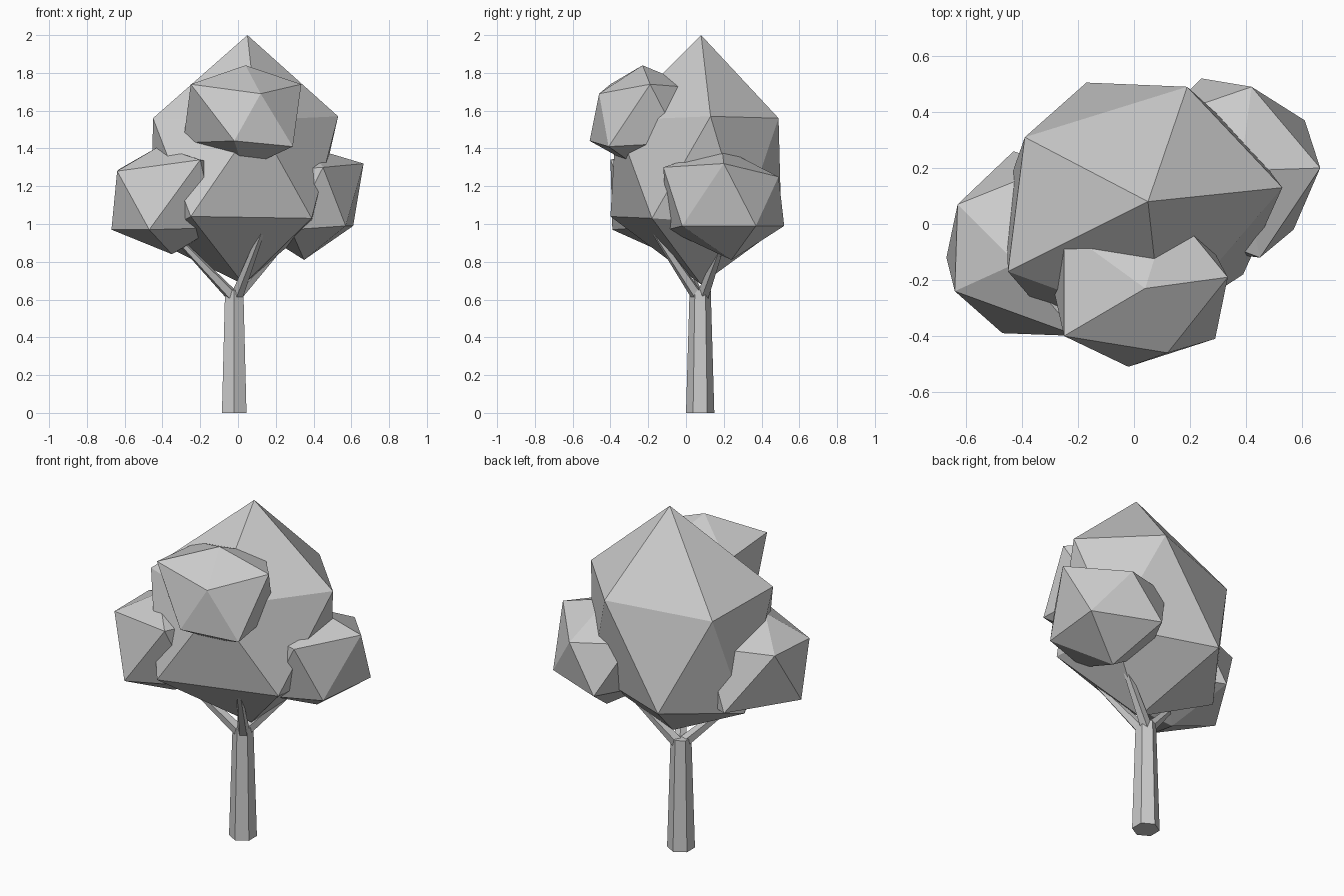
import bpy
import bmesh
from mathutils import Vector


def finish(name, bm):
    bmesh.ops.recalc_face_normals(bm, faces=bm.faces)
    mesh = bpy.data.meshes.new(name)
    bm.to_mesh(mesh)
    bm.free()
    obj = bpy.data.objects.new(name, mesh)
    bpy.context.collection.objects.link(obj)
    return obj


def foliage(name, top, upper, lower, bottom):
    """Irregular icosahedron: two staggered rings of five between two tips."""
    bm = bmesh.new()
    t, b = bm.verts.new(top), bm.verts.new(bottom)
    u = [bm.verts.new(p) for p in upper]
    l = [bm.verts.new(p) for p in lower]
    for i in range(5):
        j = (i + 1) % 5
        bm.faces.new((t, u[i], u[j]))
        bm.faces.new((u[i], l[i], u[j]))
        bm.faces.new((u[j], l[i], l[j]))
        bm.faces.new((b, l[j], l[i]))
    return finish(name, bm)


def limb(name, start, end, r1, r2, sides):
    """Tapered prism from start to end."""
    a, b = Vector(start), Vector(end)
    bm = bmesh.new()
    bmesh.ops.create_cone(bm, cap_ends=True, segments=sides, radius1=r1,
                          radius2=r2, depth=(b - a).length)
    rot = (b - a).to_track_quat('Z', 'Y').to_matrix()
    bmesh.ops.rotate(bm, verts=bm.verts, cent=(0, 0, 0), matrix=rot)
    bmesh.ops.translate(bm, verts=bm.verts, vec=(a + b) / 2)
    return finish(name, bm)


# Trunk: six sides, slight taper
limb("trunk", (-0.02, 0.075, 0), (-0.02, 0.075, 0.65), 0.075, 0.056, 6)

# Branches fanning out into the foliage
limb("branch_front", (-0.005, 0.06, 0.62), (0.15, -0.21, 1.02), 0.034, 0.012, 5)
limb("branch_left", (-0.03, 0.06, 0.62), (-0.30, -0.06, 0.90), 0.034, 0.018, 5)
limb("branch_right", (-0.01, 0.09, 0.62), (0.26, 0.20, 0.92), 0.034, 0.016, 5)

# Main crown
foliage("crown_main", (0.05, 0.08, 2.0),
        [(0.53, 0.13, 1.57), (0.19, 0.49, 1.56), (-0.39, 0.31, 1.52),
         (-0.45, -0.17, 1.56), (0.10, -0.37, 1.55)],
        [(0.40, 0.30, 1.00), (-0.17, 0.505, 0.99), (-0.46, 0.11, 0.92),
         (-0.25, -0.40, 1.04), (0.39, -0.18, 1.03)],
        (0.03, 0.08, 0.68))

# Smaller clumps
foliage("clump_left", (-0.42, -0.14, 1.41),
        [(-0.63, 0.07, 1.29), (-0.64, -0.24, 1.28), (-0.20, -0.40, 1.34),
         (-0.08, -0.03, 1.31), (-0.28, 0.21, 1.30)],
        [(-0.67, -0.12, 0.97), (-0.47, -0.39, 0.97), (-0.12, -0.25, 0.98),
         (-0.12, 0.13, 0.97), (-0.43, 0.26, 0.97)],
        (-0.35, -0.10, 0.84))

foliage("clump_right", (0.38, 0.19, 1.405),
        [(0.45, -0.12, 1.30), (0.665, 0.20, 1.32), (0.42, 0.49, 1.25),
         (0.10, 0.38, 1.28), (0.13, 0.00, 1.28)],
        [(0.57, -0.02, 0.99), (0.61, 0.37, 0.99), (0.24, 0.52, 0.99),
         (0.08, 0.20, 0.98), (0.28, -0.10, 0.97)],
        (0.35, 0.24, 0.81))

foliage("clump_front", (0.04, -0.23, 1.84),
        [(-0.25, -0.40, 1.74), (0.12, -0.46, 1.69), (0.335, -0.19, 1.74),
         (0.13, 0.06, 1.72), (-0.25, -0.02, 1.71)],
        [(-0.02, -0.51, 1.44), (0.29, -0.41, 1.41), (0.25, -0.03, 1.43),
         (-0.10, 0.04, 1.42), (-0.29, -0.22, 1.43)],
        (0.03, -0.24, 1.29))
